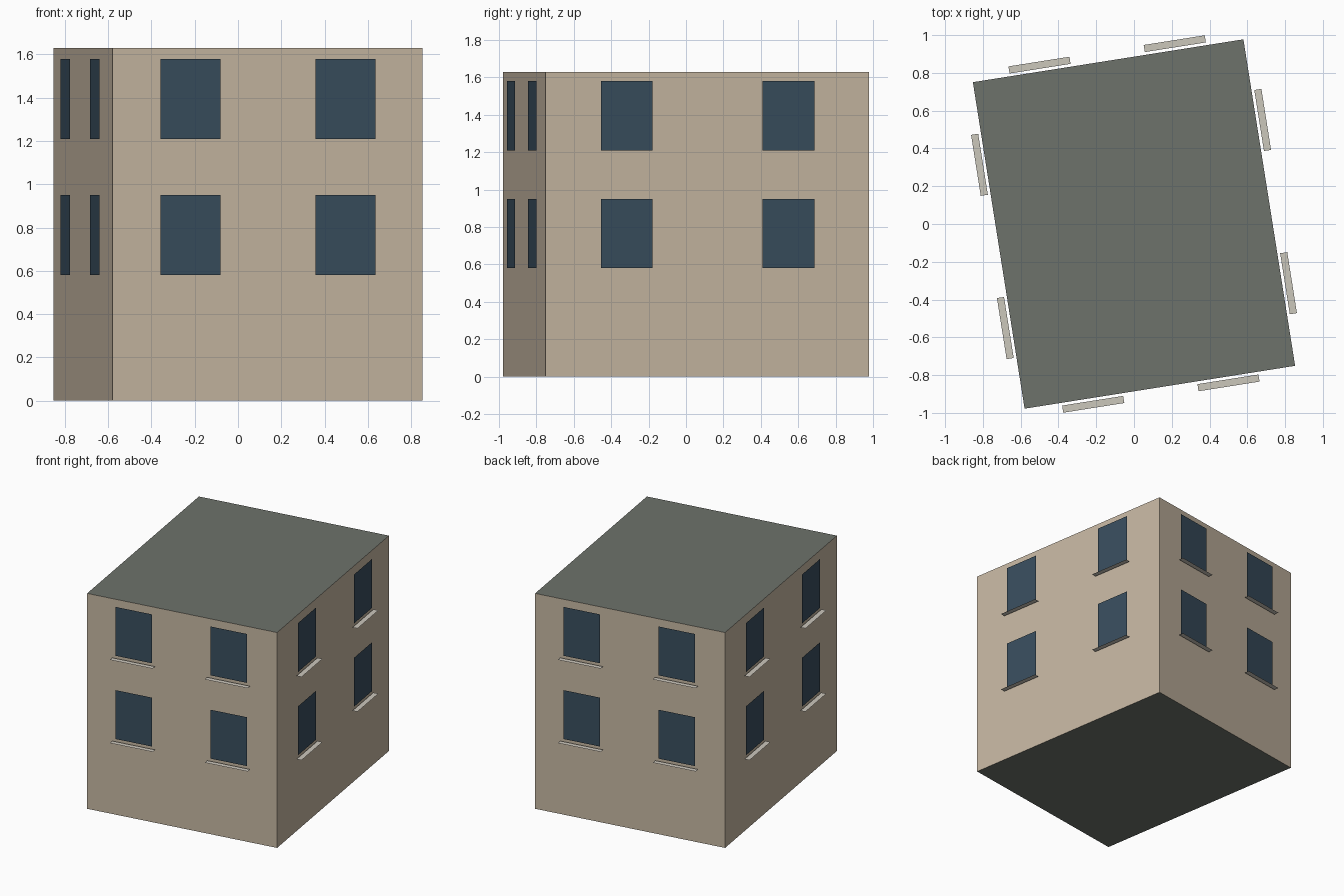
import bpy
from math import radians
from mathutils import Matrix, Vector

if "Cube" in bpy.data.objects:
    bpy.data.objects.remove(bpy.data.objects["Cube"])

W, D, H = 1.45, 1.75, 1.63      # building width, depth, height
TURN = 9                        # whole building is turned on the plot
GAP = 0.015                     # window offset from wall
SILL_OUT = 0.053                # sill outer edge from wall
WIN_W, WIN_H, SILL_W = 0.28, 0.37, 0.327
SILL_DROP = 0.02


def material(name, rgb):
    m = bpy.data.materials.new(name)
    m.diffuse_color = (*rgb, 1)
    m.use_nodes = True
    m.node_tree.nodes["Principled BSDF"].inputs["Base Color"].default_value = m.diffuse_color
    return m


wall_mat = material("wall_plaster", (0.56, 0.47, 0.36))
roof_mat = material("roof_grey", (0.155, 0.168, 0.147))
glass_mat = material("window_glass", (0.04, 0.075, 0.11))
sill_mat = material("sill_stone", (0.60, 0.57, 0.50))


def add_mesh(name, verts, faces, *mats):
    me = bpy.data.meshes.new(name)
    me.from_pydata(verts, [], faces)
    for m in mats:
        me.materials.append(m)
    ob = bpy.data.objects.new(name, me)
    bpy.context.collection.objects.link(ob)
    return ob


def quad(name, pts, rot, mat):
    return add_mesh(name, [rot @ Vector(p) for p in pts], [(0, 1, 2, 3)], mat)


# Building block: plaster walls, grey roof and underside
bpy.ops.mesh.primitive_cube_add(size=1, location=(0, 0, H / 2),
                                rotation=(0, 0, radians(TURN)))
body = bpy.context.object
body.name = "building_body"
body.scale = (W, D, H)
body.data.materials.append(wall_mat)
body.data.materials.append(roof_mat)
for p in body.data.polygons:
    p.material_index = 1 if abs(p.normal.z) > 0.5 else 0

# Two floors of two windows, each with a thin sill, on all four sides
for k, side in enumerate(("front", "right", "back", "left")):
    rot = Matrix.Rotation(radians(TURN + 90 * k), 4, 'Z')
    length, dist = (W, D / 2) if k % 2 == 0 else (D, W / 2)
    for floor, z in (("lower", 0.58), ("upper", 1.21)):
        for part, cx in (("a", -length / 4), ("b", length / 4)):
            tag = f"{side}_{floor}_{part}"
            y, yo = -dist - GAP, -dist - SILL_OUT
            l, r = cx - WIN_W / 2, cx + WIN_W / 2
            quad("window_" + tag, [(l, y, z), (r, y, z),
                                   (r, y, z + WIN_H), (l, y, z + WIN_H)], rot, glass_mat)
            l, r, zs = cx - SILL_W / 2, cx + SILL_W / 2, z - SILL_DROP
            quad("sill_" + tag, [(l, yo, zs), (r, yo, zs),
                                 (r, y, zs), (l, y, zs)], rot, sill_mat)
